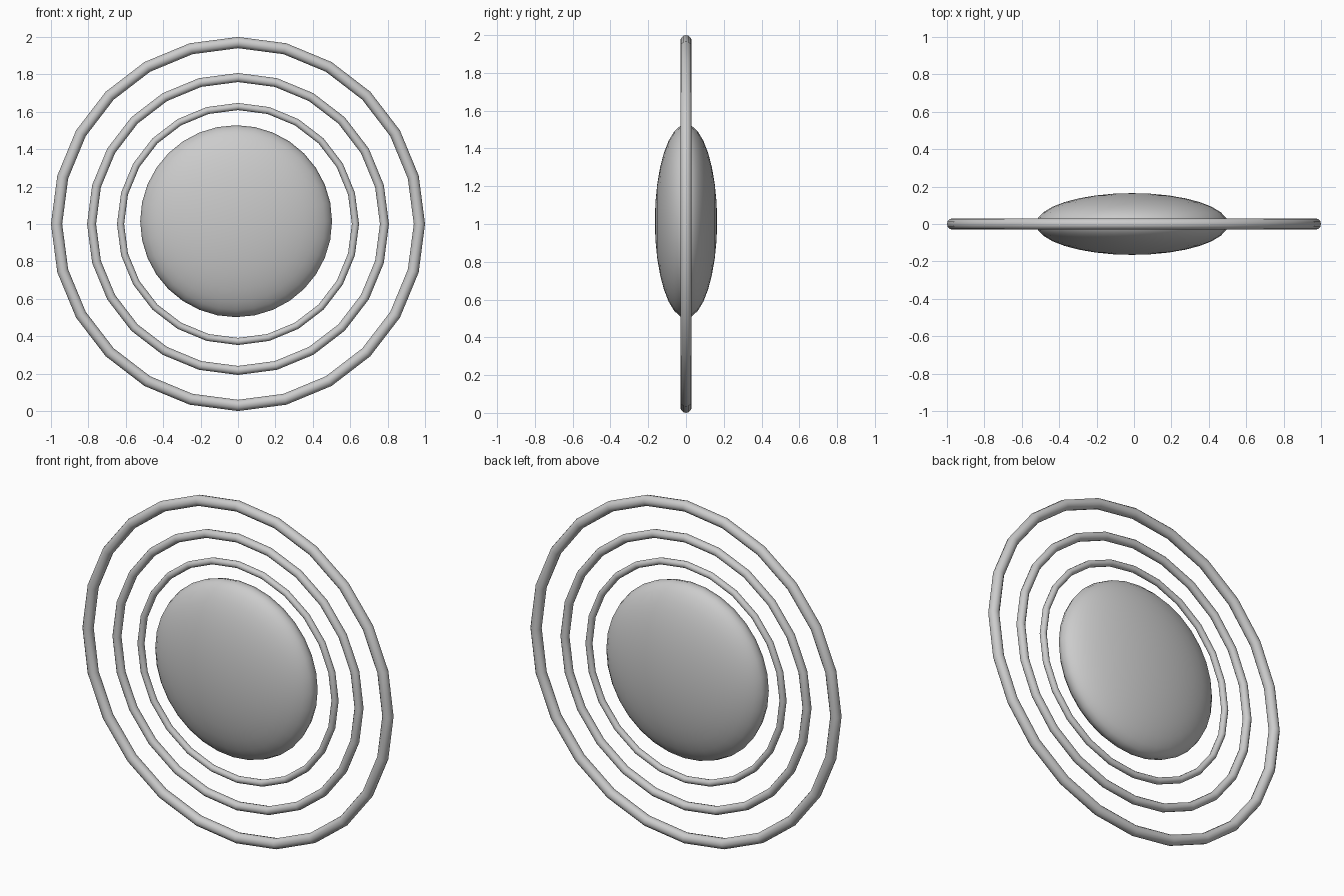
import bpy
import math

if "Cube" in bpy.data.objects:
    bpy.data.objects.remove(bpy.data.objects["Cube"])

UPRIGHT = (math.pi / 2, 0, 0)


def ring(name, outer_radius, tube):
    """Upright low-segment hoop facing the front."""
    bpy.ops.mesh.primitive_torus_add(
        major_segments=24, minor_segments=12,
        major_radius=outer_radius - tube, minor_radius=tube,
        location=(0, 0, 1), rotation=UPRIGHT)
    bpy.context.object.name = name
    bpy.ops.object.shade_smooth()


# Three concentric hoops
for name, radius, tube in (("outer_ring", 1.0, 0.03),
                           ("middle_ring", 0.807, 0.024),
                           ("inner_ring", 0.647, 0.019)):
    ring(name, radius, tube)

# Flattened ball in the middle, slightly off centre
bpy.ops.mesh.primitive_uv_sphere_add(
    segments=32, ring_count=16, radius=1,
    location=(-0.01, 0, 1.015), rotation=UPRIGHT)
core = bpy.context.object
core.name = "central_disc"
core.scale = (0.513, 0.513, 0.165)
bpy.ops.object.shade_smooth()
